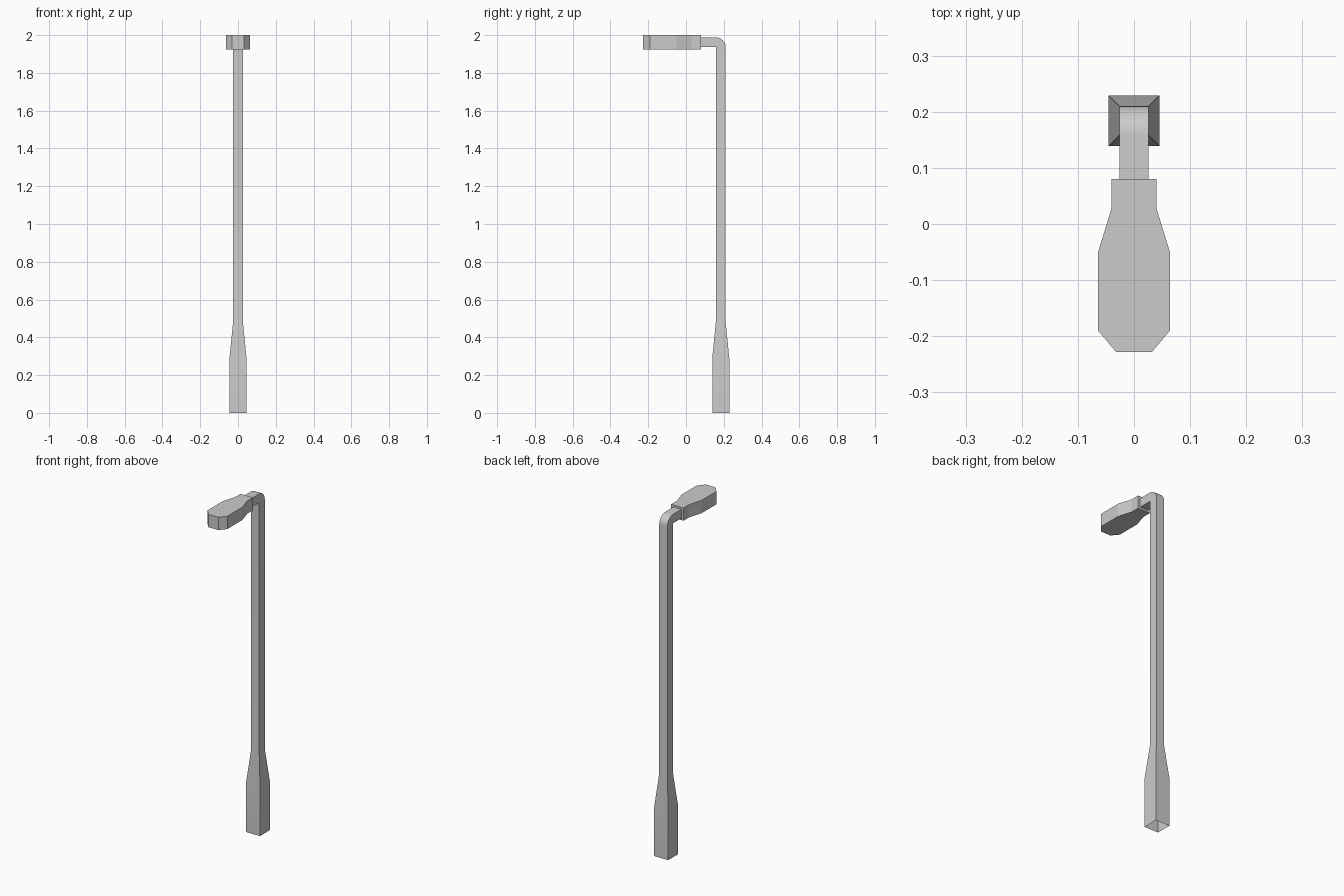
import bpy, bmesh, math

if "Cube" in bpy.data.objects:
    bpy.data.objects.remove(bpy.data.objects["Cube"])

POLE_Y, BASE, SHAFT = 0.184, 0.045, 0.026
BEND_Z, STEPS = 1.936, 8
BEND_Y = POLE_Y - SHAFT          # pivot on the inner corner of the bend


def finish(bm, name):
    bmesh.ops.remove_doubles(bm, verts=bm.verts, dist=1e-5)
    bmesh.ops.recalc_face_normals(bm, faces=bm.faces)
    mesh = bpy.data.meshes.new(name)
    bm.to_mesh(mesh)
    bm.free()
    obj = bpy.data.objects.new(name, mesh)
    bpy.context.collection.objects.link(obj)
    return obj


# Lamp post: square sections, each given as half width, inner (y, z), outer (y, z)
sections = [(h, (POLE_Y - h, z), (POLE_Y + h, z))
            for h, z in ((BASE, 0), (BASE, 0.29), (SHAFT, 0.48))]
for i in range(STEPS + 1):
    a = math.pi / 2 * i / STEPS
    outer = (BEND_Y + 2 * SHAFT * math.cos(a), BEND_Z + 2 * SHAFT * math.sin(a))
    sections.append((SHAFT, (BEND_Y, BEND_Z), outer))
sections.append((SHAFT, (0.08, BEND_Z), (0.08, BEND_Z + 2 * SHAFT)))

bm = bmesh.new()
rings = [[bm.verts.new(p) for p in ((-h, *i), (h, *i), (h, *o), (-h, *o))]
         for h, i, o in sections]
for r0, r1 in zip(rings, rings[1:]):
    for k in range(4):
        n = (k + 1) % 4
        if k == 0 and (r0[0].co - r1[0].co).length < 1e-6:
            continue             # inner edge of the bend has no width
        bm.faces.new((r0[k], r0[n], r1[n], r1[k]))
post = finish(bm, "lamp_post")

# Lamp head: half outline mirrored, then extruded upward
half = [(0.04, 0.08), (0.04, 0.028), (0.064, -0.05), (0.064, -0.19), (0.032, -0.228)]
outline = half + [(-x, y) for x, y in reversed(half)]
bm = bmesh.new()
face = bm.faces.new([bm.verts.new((x, y, 1.925)) for x, y in outline])
top = bmesh.ops.extrude_face_region(bm, geom=[face], use_keep_orig=True)["geom"]
bmesh.ops.translate(bm, vec=(0, 0, 0.075),
                    verts=[v for v in top if isinstance(v, bmesh.types.BMVert)])
finish(bm, "lamp_head")

# Smooth only the bend
bpy.ops.object.select_all(action='DESELECT')
bpy.context.view_layer.objects.active = post
post.select_set(True)
bpy.ops.object.shade_smooth_by_angle(angle=math.radians(30))
